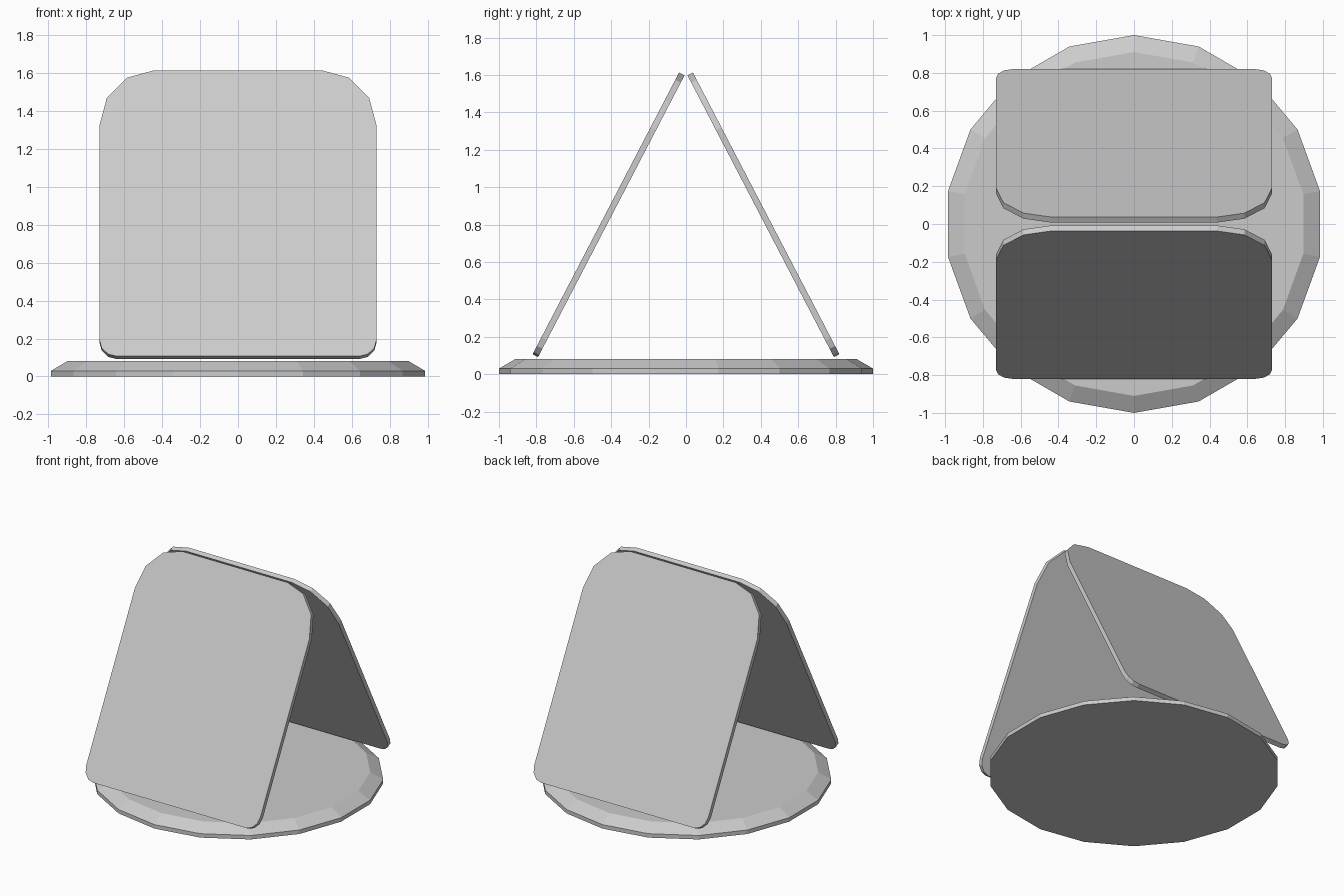
import bpy, bmesh
from math import sin, cos, pi
from mathutils import Vector

if "Cube" in bpy.data.objects:
    bpy.data.objects.remove(bpy.data.objects["Cube"])


def make_object(name, bm):
    bmesh.ops.recalc_face_normals(bm, faces=bm.faces[:])
    mesh = bpy.data.meshes.new(name)
    bm.to_mesh(mesh)
    bm.free()
    obj = bpy.data.objects.new(name, mesh)
    bpy.context.collection.objects.link(obj)
    return obj


def loft(name, rings):
    """Bridge equal-length closed rings and cap both ends."""
    bm = bmesh.new()
    loops = [[bm.verts.new(p) for p in ring] for ring in rings]
    n = len(loops[0])
    for a, b in zip(loops, loops[1:]):
        for i in range(n):
            j = (i + 1) % n
            bm.faces.new((a[i], a[j], b[j], b[i]))
    bm.faces.new(loops[0][::-1])
    bm.faces.new(loops[-1])
    return make_object(name, bm)


# Round base: 18 sides with a chamfered upper rim
SIDES = 18
loft("base", [[(r * sin(2 * pi * i / SIDES), r * cos(2 * pi * i / SIDES), z)
               for i in range(SIDES)]
              for r, z in ((1.0, 0.0), (1.0, 0.03), (0.91, 0.082))])

# Panel outline (across, along slope): small lower and large upper rounded corners
HALF, LENGTH = 0.73, 1.697


def corner(cx, cy, rx, ry, start):
    return [(cx + rx * cos(start + k * pi / 6), cy + ry * sin(start + k * pi / 6))
            for k in range(4)]


TX, TY, BX, BY = 0.29, 0.33, 0.09, 0.10
outline = (corner(HALF - BX, BY, BX, BY, -pi / 2)
           + corner(HALF - TX, LENGTH - TY, TX, TY, 0)
           + corner(-HALF + TX, LENGTH - TY, TX, TY, pi / 2)
           + corner(-HALF + BX, BY, BX, BY, pi))

# Two leaning panels meeting near the top
for name, side in (("front_panel", -1), ("back_panel", 1)):
    foot = Vector((0, side * 0.82, 0.107))
    up = Vector((0, -side * 0.783, 1.506)).normalized()
    inward = Vector((0, -side * up.z, -abs(up.y))) * 0.033
    outer = [foot + Vector((x, 0, 0)) + up * s for x, s in outline]
    loft(name, [outer, [p + inward for p in outer]])
